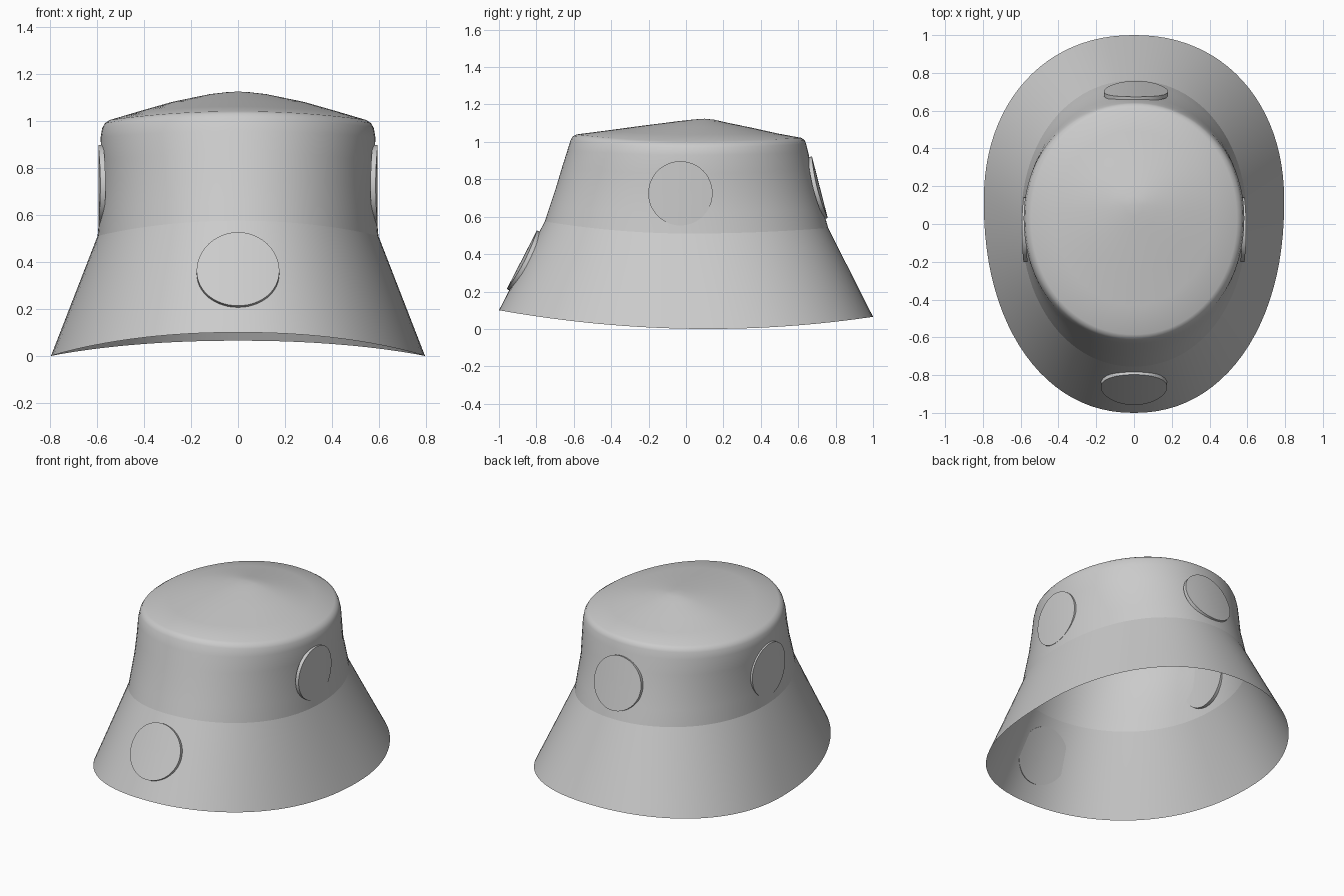
import bpy, bmesh, math
from mathutils import Vector

if "Cube" in bpy.data.objects:
    bpy.data.objects.remove(bpy.data.objects["Cube"])

SEG = 96


def ring(a, yf, yb, zf, zs, zb, y0, n):
    """Closed egg-shaped loop: half width, front/back y, front/side/back height."""
    pts = []
    for i in range(SEG):
        t = 2 * math.pi * i / SEG
        c, s = math.cos(t), math.sin(t)
        x = a * math.copysign(abs(c) ** (2 / n), c)
        k = math.copysign(abs(s) ** (2 / n), s)
        y = y0 + k * ((yb - y0) if s > 0 else (y0 - yf))
        z = zs + ((zb if s > 0 else zf) - zs) * k * k
        pts.append((x, y, z))
    return pts


def finish(name, bm, angle):
    bmesh.ops.recalc_face_normals(bm, faces=bm.faces)
    me = bpy.data.meshes.new(name)
    bm.to_mesh(me)
    bm.free()
    ob = bpy.data.objects.new(name, me)
    bpy.context.collection.objects.link(ob)
    bpy.ops.object.select_all(action='DESELECT')
    ob.select_set(True)
    bpy.context.view_layer.objects.active = ob
    bpy.ops.object.shade_smooth_by_angle(angle=math.radians(angle))
    return ob


def loft(name, rings, apex=None, angle=40):
    bm = bmesh.new()
    loops = [[bm.verts.new(p) for p in ring(*r)] for r in rings]
    for lo, hi in zip(loops, loops[1:]):
        for i in range(SEG):
            j = (i + 1) % SEG
            bm.faces.new((lo[i], lo[j], hi[j], hi[i]))
    if apex:
        tip = bm.verts.new(apex)
        for i in range(SEG):
            bm.faces.new((loops[-1][i], loops[-1][(i + 1) % SEG], tip))
    return finish(name, bm, angle)


def patch(name, center, normal, radius, bow, thick=0.022):
    """Thin round patch, gently bowed around the hat."""
    n = Vector(normal).normalized()
    u = Vector((0, 0, 1)).cross(n).normalized()
    v = n.cross(u)
    bm = bmesh.new()
    count, steps = 48, 5

    def point(r, i, w):
        t = 2 * math.pi * i / count
        a, b = r * math.cos(t), r * math.sin(t)
        return bm.verts.new(Vector(center) + u * a + v * b + n * (w - bow * a * a))

    rims = []
    for w in (thick / 2, -thick / 2):
        mid = point(0, 0, w)
        loops = [[point(radius * k / steps, i, w) for i in range(count)]
                 for k in range(1, steps + 1)]
        for i in range(count):
            j = (i + 1) % count
            bm.faces.new((mid, loops[0][i], loops[0][j]))
            for p, q in zip(loops, loops[1:]):
                bm.faces.new((p[i], q[i], q[j], p[j]))
        rims.append(loops[-1])
    for i in range(count):
        j = (i + 1) % count
        bm.faces.new((rims[0][i], rims[1][i], rims[1][j], rims[0][j]))
    return finish(name, bm, 40)


# Flared brim, from the lower edge up to the seam
edge = (0.795, -1.0, 1.0, 0.10, 0.0, 0.065, 0.12, 2.15)
seam = (0.597, -0.755, 0.76, 0.575, 0.51, 0.54, 0.02, 2.08)
brim_rings = [tuple(e + (s - e) * k / 5 for e, s in zip(edge, seam)) for k in range(6)]
loft("brim", brim_rings)

# Crown wall, rounded shoulder and shallow peaked top
loft("crown", [
    seam,
    (0.587, -0.727, 0.732, 0.66, 0.62, 0.64, 0.02, 2.07),
    (0.580, -0.697, 0.702, 0.75, 0.72, 0.74, 0.02, 2.05),
    (0.581, -0.664, 0.676, 0.86, 0.83, 0.85, 0.03, 2.05),
    (0.584, -0.634, 0.653, 0.955, 0.93, 0.945, 0.03, 2.05),
    (0.577, -0.617, 0.642, 1.01, 0.97, 0.99, 0.03, 2.05),
    (0.565, -0.604, 0.634, 1.03, 0.99, 1.01, 0.03, 2.05),
    (0.545, -0.585, 0.615, 1.04, 1.003, 1.022, 0.03, 2.05),
    (0.42, -0.43, 0.49, 1.06, 1.04, 1.045, 0.05, 2.0),
    (0.28, -0.26, 0.36, 1.083, 1.08, 1.074, 0.07, 2.0),
    (0.12, -0.04, 0.21, 1.111, 1.113, 1.105, 0.09, 2.0),
    (0.05, 0.04, 0.15, 1.12, 1.121, 1.119, 0.1, 2.0),
], apex=(0, 0.1, 1.124))

# Round patches: front of brim, back of crown, both sides of crown
patch("front_patch", (0, -0.868, 0.365), (0, -0.89, 0.458), 0.176, 0.5)
patch("back_patch", (0.01, 0.705, 0.755), (0, 0.39, 0.10), 0.17, 0.5)
for side, label in ((-1, "left"), (1, "right")):
    patch(label + "_patch", (side * 0.583, -0.03, 0.725), (side, 0, 0), 0.172, 0.3)
